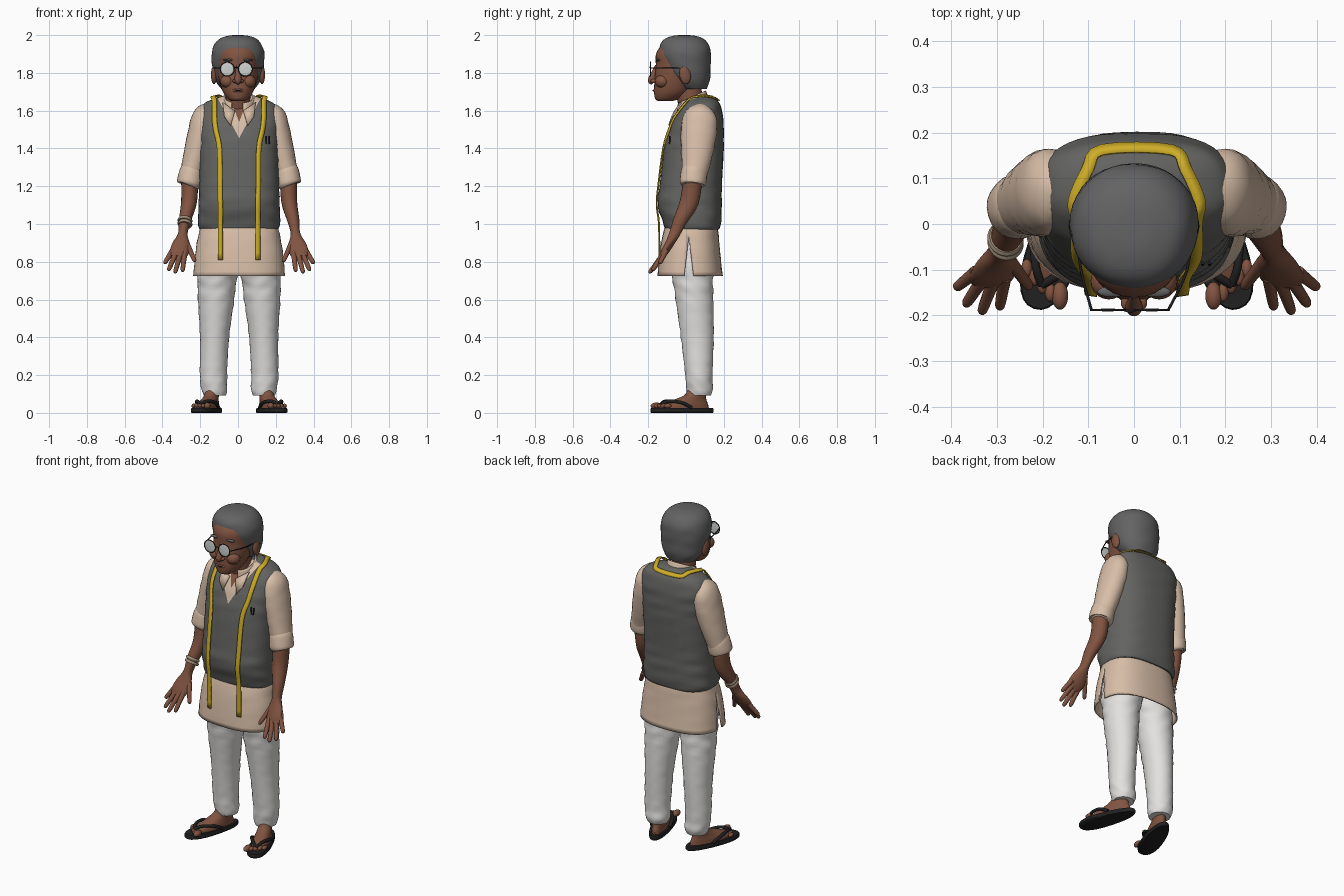
import bpy, bmesh, math
from mathutils import Vector, Matrix

if "Cube" in bpy.data.objects:
    bpy.data.objects.remove(bpy.data.objects["Cube"])

CX = 0.006          # the body stands slightly off centre
parts = []


def material(name, *rgb):
    m = bpy.data.materials.new(name)
    m.use_nodes = True
    m.diffuse_color = (*rgb, 1)
    m.node_tree.nodes["Principled BSDF"].inputs["Base Color"].default_value = (*rgb, 1)
    return m


SKIN = material("brown skin", .22, .088, .052)
HAIR = material("grey hair", .125, .125, .125)
WOOL = material("charcoal wool", .125, .125, .12)
COTTON = material("beige cotton", .68, .51, .385)
WHITE = material("white trousers", .76, .75, .73)
YELLOW = material("yellow tape", .62, .42, .02)
BLACK = material("black rubber", .015, .015, .016)
GLASS = material("pale lens", .62, .66, .64)
BEAD = material("bracelet beads", .36, .28, .2)


def finish(name, bm, mats, thick=0):
    bmesh.ops.recalc_face_normals(bm, faces=bm.faces)
    me = bpy.data.meshes.new(name)
    bm.to_mesh(me)
    bm.free()
    for m in mats:
        me.materials.append(m)
    ob = bpy.data.objects.new(name, me)
    bpy.context.collection.objects.link(ob)
    if thick:
        mod = ob.modifiers.new("thickness", "SOLIDIFY")
        mod.thickness = thick
    parts.append(ob)
    return ob


def spline(pts, k):
    """Smooth curve through tuples of any length."""
    P = [Vector(p) for p in pts]
    out = []
    for i in range(len(P) - 1):
        a, b, c, d = P[max(i - 1, 0)], P[i], P[i + 1], P[min(i + 2, len(P) - 1)]
        for j in range(k):
            t = j / k
            out.append(b + (c - a) * (t / 2) + (a * 2 - b * 5 + c * 4 - d) * (t * t / 2)
                       + (b * 3 - a - c * 3 + d) * (t ** 3 / 2))
    return out + [P[-1]]


def loft(name, rings, mats, n=24, p=2, k=4, flat=False, caps=True, wrinkle=0,
         planes=(), remove=None, paint=None, warp=None, thick=0):
    """Skin rings (x, y, z, rx, ry); flat rings stay level, others follow the path."""
    R = spline(rings, k)
    span = Vector(R[-1][:3]) - Vector(R[0][:3])
    ref = Vector((0, 0, 1)) if abs(span.normalized().y) > .9 else Vector((0, 1, 0))
    bm = bmesh.new()
    loops = []
    for i, r in enumerate(R):
        u, v = Vector((1, 0, 0)), Vector((0, 1, 0))
        if not flat:
            t = Vector(R[min(i + 1, len(R) - 1)][:3]) - Vector(R[max(i - 1, 0)][:3])
            u = ref.cross(t).normalized()
            v = t.cross(u).normalized()
        loop = []
        for j in range(n):
            a = math.tau * j / n
            c, s = math.cos(a), math.sin(a)
            w = 1 + wrinkle * math.sin(r[2] * 75 + 2 * math.sin(2 * a)) * math.sin(3 * a + r[2] * 9)
            x = math.copysign(abs(c) ** (2 / p), c) * r[3] * w
            y = math.copysign(abs(s) ** (2 / p), s) * r[4] * w
            loop.append(bm.verts.new(Vector(r[:3]) + u * x + v * y))
        loops.append(loop)
    for A, B in zip(loops, loops[1:]):
        for j in range(n):
            bm.faces.new((A[j], A[(j + 1) % n], B[(j + 1) % n], B[j]))
    if caps:
        bm.faces.new(loops[0])
        bm.faces.new(loops[-1])
    if warp:
        for vert in bm.verts:
            vert.co = warp(vert.co)
    for co, no in planes:
        bmesh.ops.bisect_plane(bm, geom=bm.verts[:] + bm.edges[:] + bm.faces[:],
                               plane_co=co, plane_no=no)
    if remove:
        gone = [f for f in bm.faces if remove(f.calc_center_median())]
        bmesh.ops.delete(bm, geom=gone, context="FACES")
    if paint:
        for f in bm.faces:
            f.material_index = paint(f.calc_center_median())
    return finish(name, bm, mats, thick)


def ball(name, at, size, mat, tilt=0):
    bm = bmesh.new()
    bmesh.ops.create_uvsphere(bm, u_segments=20, v_segments=12, radius=1)
    bm.transform(Matrix.Translation(at) @ Matrix.Rotation(tilt, 4, "X") @ Matrix.Diagonal((*size, 1)))
    return finish(name, bm, [mat])


def rod(name, pts, r, mat, k=4):
    return loft(name, [(*p, r, r) for p in pts], [mat], n=10, k=k)


def side(pts, s):
    return [(s * p[0] + CX, *p[1:]) for p in pts]


def level(rows):
    """Rows (z, y, rx, ry) become centred rings."""
    return [(CX, y, z, rx, ry) for z, y, rx, ry in rows]


# Vest with the shirt and chest showing in the V neck
def neckline(c):
    x = abs(c.x - CX)
    if c.y > .05 or c.z < 1.455 + 1.85 * x:
        return 0
    return 2 if c.z > 1.54 + 2.6 * x else 1


vee = [((CX, 0, z), (s * g, 0, -1)) for z, g in ((1.455, 1.85), (1.54, 2.6)) for s in (1, -1)]
loft("vest", level([(.972, .033, .207, .143), (1.0, .033, .217, .152), (1.1, .02, .215, .17),
                    (1.2, .025, .212, .165), (1.4, .042, .21, .158), (1.5, .055, .215, .145),
                    (1.57, .068, .217, .128), (1.62, .079, .2, .106), (1.65, .085, .165, .086),
                    (1.68, .085, .08, .055)]),
     [WOOL, COTTON, SKIN], n=48, p=2.6, k=6, flat=True, wrinkle=.012,
     planes=vee + [((0, .05, 0), (0, 1, 0))], paint=neckline)

# Long shirt tail, slit on both sides
loft("shirt_tail", level([(.725, .021, .244, .173), (.85, .021, .232, .16),
                          (.95, .025, .214, .147), (1.0, .03, .2, .135)]),
     [COTTON], n=48, p=2.5, flat=True, caps=False, wrinkle=.008, thick=.008,
     planes=[((0, .015, .93), (0, 1, s * .12)) for s in (1, -1)],
     remove=lambda c: abs(c.y - .015) < .12 * (.93 - c.z))

# Collar band and its points
loft("collar", [(CX, .035, 1.625, .092, .088), (CX, .03, 1.675, .08, .075)], [COTTON],
     flat=True, caps=False, thick=.008,
     warp=lambda c: Vector((c.x, c.y, c.z + .45 * (c.y - .035))),
     remove=lambda c: abs(c.x) < .035 and c.y < 0)
for s, label in ((1, "left"), (-1, "right")):
    bm = bmesh.new()
    bm.faces.new([bm.verts.new(p) for p in side([(.022, -.062, 1.6), (.088, -.03, 1.645),
                                               (.078, -.078, 1.57), (.045, -.094, 1.522)], s)])
    finish(label + "_collar_point", bm, [COTTON], .008)

# Measuring tape around the neck
half = [(.10, -.144, .81), (.10, -.146, 1.0), (.10, -.158, 1.1), (.102, -.15, 1.2),
        (.105, -.123, 1.4), (.125, -.092, 1.5), (.132, -.062, 1.57), (.132, .005, 1.655),
        (.138, .05, 1.678), (.108, .12, 1.68), (.076, .164, 1.665)]
path = spline(side(half, 1) + side(half, -1)[::-1], 4)
bm = bmesh.new()
edges = []
for i, q in enumerate(path):
    t = path[min(i + 1, len(path) - 1)] - path[max(i - 1, 0)]
    out = Vector((.3 * q.x, q.y - .05, q.z - min(q.z, 1.5)))
    w = t.cross(out).normalized() * .013
    edges.append((bm.verts.new(q - w), bm.verts.new(q + w)))
for a, b in zip(edges, edges[1:]):
    bm.faces.new((a[0], a[1], b[1], b[0]))
finish("measuring_tape", bm, [YELLOW], .006)

for x in (.15, .165):
    loft("pocket_pen", [(x, -.088, 1.425, .004, .004), (x, -.085, 1.465, .004, .004)], [BLACK], n=8)

for s, label in ((1, "left_"), (-1, "right_")):
    # Sleeve with rolled cuff
    loft(label + "sleeve", side([(.16, .08, 1.62, .03, .04), (.185, .075, 1.575, .06, .085),
                                 (.2, .068, 1.49, .07, .095), (.228, .058, 1.37, .066, .083),
                                 (.255, .045, 1.26, .058, .066)], s), [COTTON], wrinkle=.02)
    loft(label + "cuff", side([(.25, .045, 1.285, .054, .06), (.253, .043, 1.277, .063, .069),
                               (.263, .036, 1.215, .066, .069), (.266, .035, 1.203, .05, .052)], s),
         [COTTON], wrinkle=.015)
    # Forearm and hand
    loft(label + "forearm", side([(.262, .037, 1.25, .045, .05), (.265, .018, 1.12, .042, .05),
                                  (.287, -.03, 1.02, .032, .037), (.298, -.06, .95, .025, .029),
                                  (.305, -.085, .9, .044, .023), (.316, -.112, .855, .05, .019),
                                  (.322, -.13, .825, .04, .012)], s), [SKIN], n=20)
    for name, root, tip in (("thumb", (.278, -.08, .9), (.233, -.14, .8)),
                            ("index_finger", (.288, -.115, .85), (.3, -.185, .748)),
                            ("middle_finger", (.312, -.12, .84), (.34, -.195, .74)),
                            ("ring_finger", (.335, -.118, .845), (.375, -.178, .753)),
                            ("little_finger", (.352, -.105, .86), (.396, -.14, .79))):
        a, b = Vector(root), Vector(tip)
        loft(label + name, side([(*a.lerp(b, f), r, r) for f, r in
                                 ((0, .015), (.5, .013), (.9, .011), (1, .004))], s), [SKIN], n=10)
    # Trouser leg
    loft(label + "trouser_leg", side([(.1, .03, .92, .1, .115), (.105, .03, .78, .115, .118),
                                      (.117, .036, .7, .103, .106), (.122, .045, .6, .096, .1),
                                      (.13, .06, .4, .077, .087), (.136, .068, .2, .072, .072),
                                      (.131, .072, .125, .068, .07), (.13, .072, .092, .058, .06)], s),
         [WHITE], n=32, k=6, flat=True, wrinkle=.03)

    # Foot and sandal, turned outwards
    spin = Matrix.Translation((s * .168 + CX, -.02, 0)) @ Matrix.Rotation(s * math.radians(19), 4, "Z")

    def place(c, taper=.9):
        return spin @ Vector((c.x * (1 - taper * c.y), c.y, c.z))

    loft(label + "sandal_sole", [(0, 0, z, r, r + .117) for z, r in
                                 ((0, .054), (.004, .058), (.02, .058), (.025, .055))],
         [BLACK], n=32, p=2.3, k=1, flat=True, warp=place)
    loft(label + "foot", [(0, .01, .022, .046, .14), (0, .015, .045, .045, .13), (0, .045, .07, .04, .09),
                          (0, .075, .1, .038, .055), (-s * .008, .088, .16, .037, .04)],
         [SKIN], flat=True, warp=place)
    for i in range(5):
        at = place(Vector((s * (i - 2) * .02, -.135 + .011 * abs(i - .5), .037)))
        r = .018 if i == 0 else .012
        ball(label + "toe", at, (r, r * 1.7, r), SKIN)
    for e in (1, -1):
        rod(label + "sandal_strap", [place(Vector(q)) for q in
            ((0, -.12, .045), (e * .025, -.085, .062), (e * .052, -.02, .054), (e * .053, .035, .026))],
            .009, BLACK)

# Bracelet on the right wrist
for d in (0, .018):
    loft("bracelet", side([(.286, -.028 - d / 2, 1.025 - d, .036, .04), (.287, -.032 - d / 2, 1.018 - d, .04, .044),
                           (.288, -.036 - d / 2, 1.011 - d, .036, .04)], -1), [BEAD])

# Neck, head and hair
loft("neck", [(0, .05, 1.57, .075, .075), (0, .025, 1.65, .066, .07), (0, .005, 1.75, .066, .07)],
     [SKIN], flat=True)
loft("head", [(0, -.11, 1.65, .03, .035), (0, -.1, 1.662, .052, .062), (0, -.075, 1.695, .078, .094),
              (0, -.055, 1.74, .095, .113), (0, -.035, 1.79, .107, .129), (0, -.025, 1.84, .11, .135),
              (0, -.022, 1.9, .113, .137), (0, -.02, 1.945, .1, .11), (0, -.015, 1.98, .06, .07)],
     [SKIN], n=32, p=2.1, flat=True)
loft("hair", [(0, .045, 1.715, .088, .065), (0, .026, 1.76, .12, .1), (0, .006, 1.83, .136, .124),
              (0, -.004, 1.9, .14, .136), (0, -.008, 1.95, .125, .128), (0, -.01, 1.982, .095, .1),
              (0, -.01, 1.997, .05, .055), (0, -.01, 2.0, .015, .015)],
     [HAIR], n=40, p=2.1, flat=True, wrinkle=.012, thick=.03,
     planes=[((0, -.012, 0), (0, 1, .12)), ((0, 0, 1.895), (0, .12, 1))],
     remove=lambda c: c.z < 1.895 - .12 * c.y and c.y < -.012 - .12 * c.z)
for s, label in ((1, "left_"), (-1, "right_")):
    ball(label + "sideburn", (s * .109, -.02, 1.86), (.014, .035, .055), HAIR)
    ball(label + "ear", (s * .127, -.005, 1.79), (.016, .03, .05), SKIN, .15)
    ball(label + "cheek", (s * .055, -.125, 1.755), (.04, .04, .035), SKIN)
    ball(label + "nostril", (s * .015, -.172, 1.757), (.014, .016, .011), SKIN)
    ball(label + "eyebrow", (s * .048, -.148, 1.868), (.032, .012, .007), HAIR)
loft("nose", [(0, -.155, 1.84, .01, .008), (0, -.167, 1.81, .013, .012), (0, -.177, 1.775, .018, .02),
              (0, -.18, 1.757, .018, .021), (0, -.172, 1.747, .01, .012)], [SKIN], n=16)
ball("lips", (0, -.155, 1.707), (.036, .019, .013), SKIN)
ball("chin", (0, -.14, 1.672), (.032, .026, .02), SKIN)
rod("mouth_line", [(-.036, -.157, 1.713), (0, -.175, 1.707), (.036, -.157, 1.713)], .0025, BLACK)

# Round spectacles
for s, label in ((1, "left_"), (-1, "right_")):
    x = s * .048 - .009
    ball(label + "lens", (x, -.188, 1.82), (.036, .003, .036), GLASS)
    rim = [(x + .037 * math.cos(a), -.188, 1.82 + .037 * math.sin(a))
           for a in (math.tau * i / 24 for i in range(25))]
    rod(label + "rim", rim, .0028, BLACK, k=1)
    rod(label + "temple", [(x + s * .036, -.188, 1.825), (s * .116, -.1, 1.825), (s * .13, .01, 1.828)],
        .003, BLACK)
rod("bridge", [(-.021, -.188, 1.825), (-.009, -.191, 1.83), (.003, -.188, 1.825)], .003, BLACK)

# Smooth shading with sharp creases kept
bpy.ops.object.select_all(action="DESELECT")
for ob in parts:
    ob.select_set(True)
bpy.context.view_layer.objects.active = parts[0]
bpy.ops.object.shade_smooth_by_angle(angle=math.radians(45))
